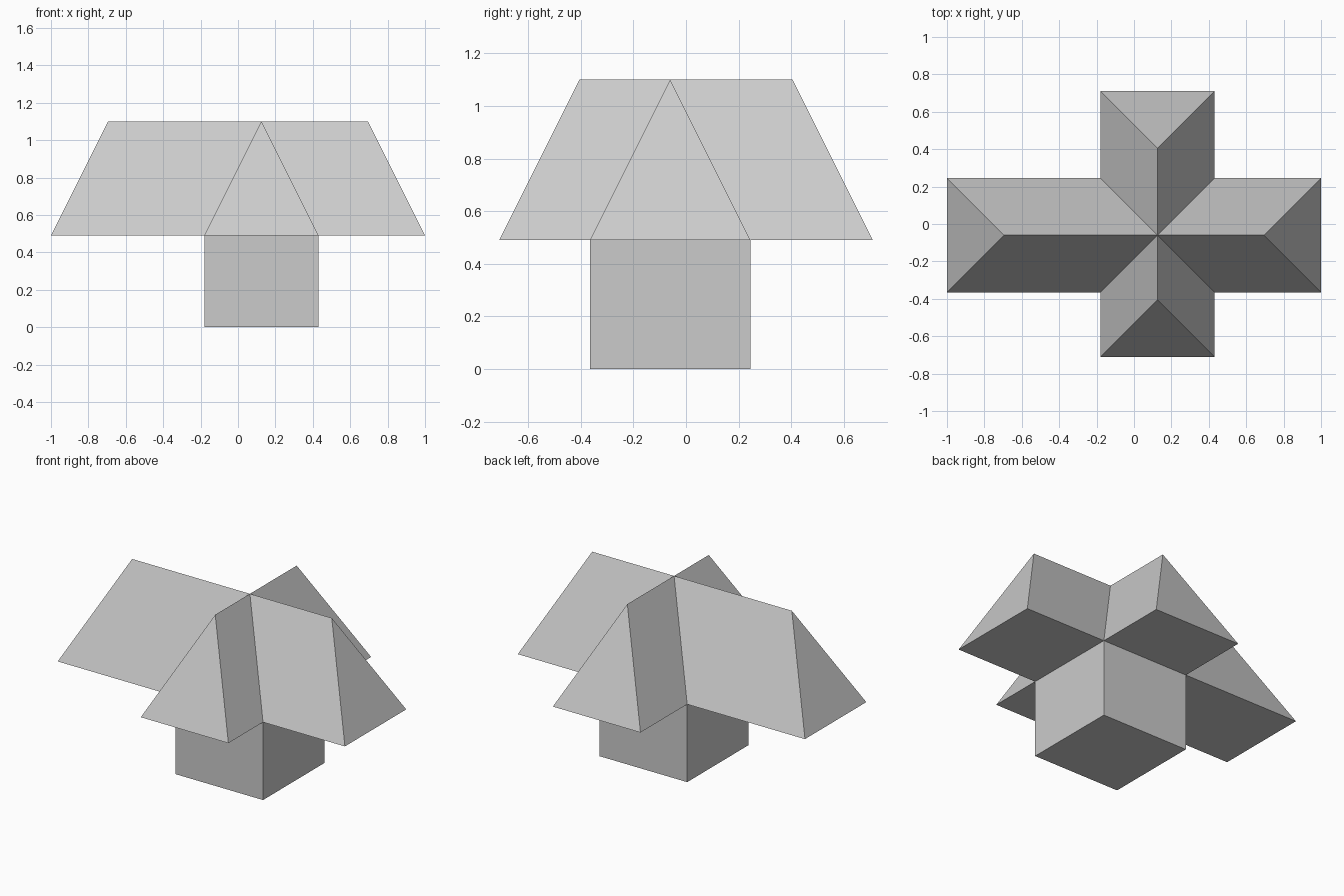
import bpy, bmesh
from mathutils import Vector

if "Cube" in bpy.data.objects:
    bpy.data.objects.remove(bpy.data.objects["Cube"])

CX, CY = 0.125, -0.06        # centre of the crossing
W = 0.305                    # half width of the body and roof arms
EAVE, RIDGE = 0.49, 1.10


def finish(name, bm):
    bmesh.ops.remove_doubles(bm, verts=bm.verts, dist=0.0005)
    bmesh.ops.recalc_face_normals(bm, faces=bm.faces)
    mesh = bpy.data.meshes.new(name)
    bm.to_mesh(mesh)
    bm.free()
    bpy.context.collection.objects.link(bpy.data.objects.new(name, mesh))


def add_arm(bm, direction, reach):
    """One hipped roof arm running out from the crossing."""
    d = Vector((direction[0], direction[1], 0))
    side = Vector((-d.y, d.x, 0))

    def point(along, across, z):
        return bm.verts.new(Vector((CX, CY, z)) + d * along + side * across)

    apex, ridge_end = point(0, 0, RIDGE), point(reach - W, 0, RIDGE)
    in_l, in_r = point(W, W, EAVE), point(W, -W, EAVE)
    out_l, out_r = point(reach, W, EAVE), point(reach, -W, EAVE)
    for face in ((apex, in_l, out_l, ridge_end),      # left slope
                 (apex, ridge_end, out_r, in_r),      # right slope
                 (ridge_end, out_l, out_r),           # hipped end
                 (in_l, in_r, out_r, out_l)):         # underside
        bm.faces.new(face)


# Cross-shaped roof: four hipped arms meeting at one peak
bm = bmesh.new()
for direction, reach in (((1, 0), 1 - CX), ((-1, 0), 1 + CX),
                         ((0, 1), 0.71 - CY), ((0, -1), 0.71 + CY)):
    add_arm(bm, direction, reach)
# close the crossing underneath, where the body meets the roof
corners = [bm.verts.new((CX + sx * W, CY + sy * W, EAVE))
           for sx, sy in ((-1, -1), (-1, 1), (1, 1), (1, -1))]
bm.faces.new(corners)
finish("roof", bm)

# Square body below the crossing
bm = bmesh.new()
bmesh.ops.create_cube(bm, size=1)
bmesh.ops.scale(bm, vec=(2 * W, 2 * W, EAVE), verts=bm.verts)
bmesh.ops.translate(bm, vec=(CX, CY, EAVE / 2), verts=bm.verts)
finish("body", bm)
